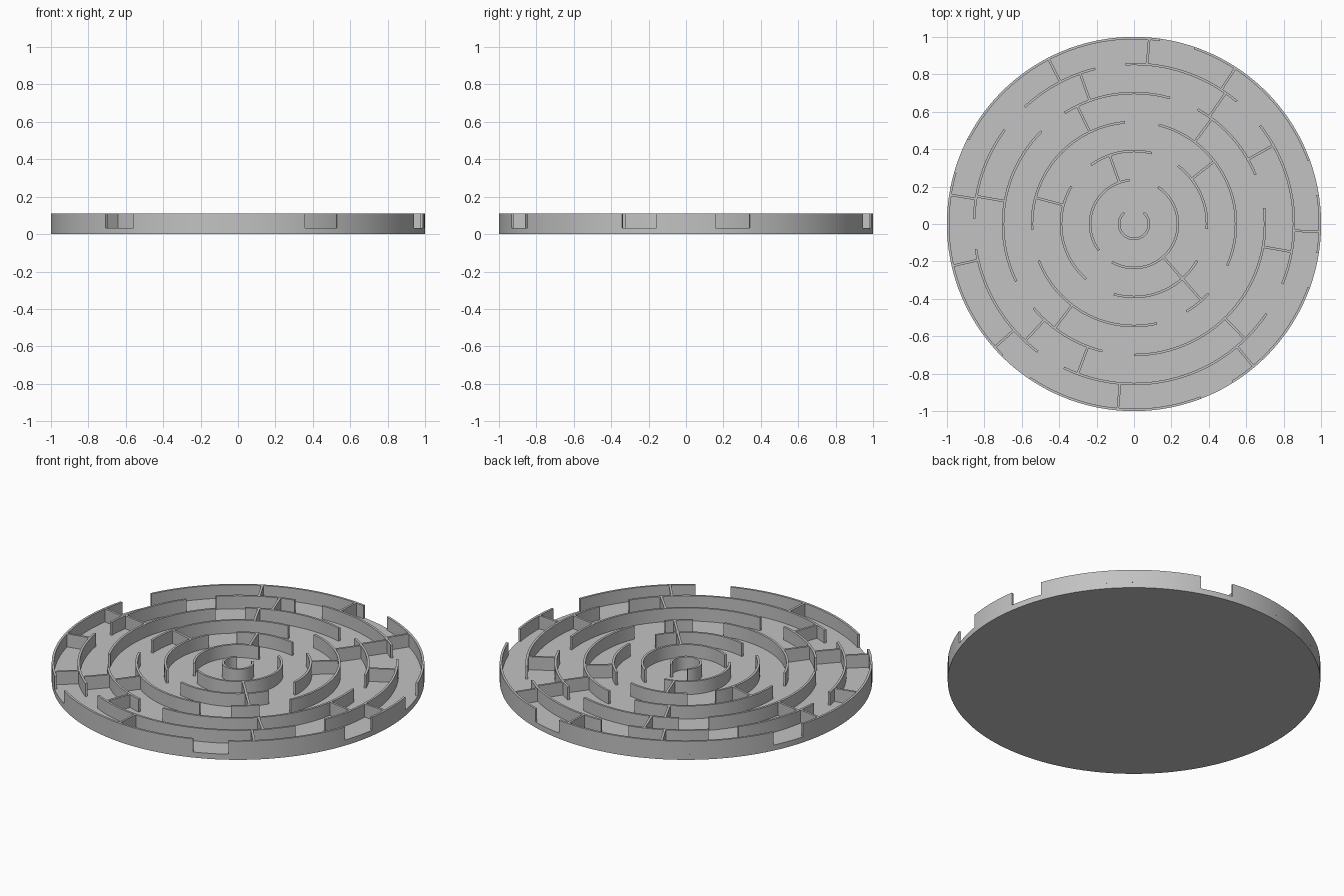
import bpy
import bmesh
from math import radians, cos, sin, ceil

cube = bpy.data.objects.get("Cube")
if cube:
    bpy.data.objects.remove(cube, do_unlink=True)

FLOOR, TOP, THICK = 0.033, 0.11, 0.013
RADII = [0.08, 0.235, 0.39, 0.545, 0.70, 0.855, 1 - THICK / 2]

grey = bpy.data.materials.new("light grey")
grey.use_nodes = True
colour = (0.54, 0.54, 0.54, 1)
grey.diffuse_color = colour
grey.node_tree.nodes["Principled BSDF"].inputs["Base Color"].default_value = colour


def finish(bm, name):
    """Turn a bmesh into a named, shaded object."""
    bmesh.ops.recalc_face_normals(bm, faces=bm.faces)
    mesh = bpy.data.meshes.new(name)
    bm.to_mesh(mesh)
    bm.free()
    mesh.materials.append(grey)
    obj = bpy.data.objects.new(name, mesh)
    bpy.context.collection.objects.link(obj)
    bpy.ops.object.select_all(action='DESELECT')
    obj.select_set(True)
    bpy.context.view_layer.objects.active = obj
    bpy.ops.object.shade_smooth_by_angle(angle=radians(30))


def sweep(bm, sections):
    """Join four-cornered cross-sections into a closed wall."""
    loops = [[bm.verts.new(p) for p in s] for s in sections]
    for a, b in zip(loops, loops[1:]):
        for i in range(4):
            j = (i + 1) % 4
            bm.faces.new((a[i], a[j], b[j], b[i]))
    bm.faces.new(loops[0])
    bm.faces.new(loops[-1])


def arc_wall(bm, radius, start, end):
    """Curved wall between two angles in degrees."""
    steps = ceil((end - start) / 2)
    r0, r1 = radius - THICK / 2, radius + THICK / 2
    sections = []
    for k in range(steps + 1):
        a = radians(start + (end - start) * k / steps)
        sections.append([(r * cos(a), r * sin(a), z) for r, z in
                         ((r0, FLOOR), (r1, FLOOR), (r1, TOP), (r0, TOP))])
    sweep(bm, sections)


def spoke_wall(bm, inner, outer, angle):
    """Straight wall joining two neighbouring rings."""
    a, h = radians(angle), THICK / 2
    sections = []
    for r in (inner + h - 0.001, outer - h + 0.001):
        sections.append([(r * cos(a) - s * sin(a), r * sin(a) + s * cos(a), z)
                         for s, z in ((-h, FLOOR), (h, FLOOR), (h, TOP), (-h, TOP))])
    sweep(bm, sections)


# Round floor plate
bm = bmesh.new()
bmesh.ops.create_cone(bm, cap_ends=True, segments=180, radius1=1, radius2=1, depth=FLOOR)
bmesh.ops.translate(bm, verts=bm.verts, vec=(0, 0, FLOOR / 2))
finish(bm, "floor_plate")

# Curved walls of each ring, from the centre outwards
RING_ARCS = [
    [(130, 410)],
    [(96, 217), (240, 417)],
    [(76, 126), (-4, 53), (254, 330), (149, 229)],
    [(95, 183), (-24, 76), (301, 317), (201, 283)],
    [(74, 122), (22, 61), (270, 367), (220, 256), (135, 206)],
    [(50, 93), (-22, 38), (244, 326), (189, 233), (144, 178), (104, 133)],
    [(-9, 9), (20, 71), (82, 153), (164, 225), (236, 291), (302, 340)],
]
for number, (radius, arcs) in enumerate(zip(RADII, RING_ARCS), 1):
    bm = bmesh.new()
    for start, end in arcs:
        arc_wall(bm, radius, start, end)
    finish(bm, f"ring_wall_{number}")

# Straight walls between each pair of rings
SPOKES = [
    [],
    [109.5, -48.5],
    [38, -48.5, 165],
    [53.5, 115.7, 232.7],
    [109.7, 55, 29.5, -10, -46, 249.4, 227, 170],
    [117.4, 85.3, 57, -2.4, -50, 265, 221.5, 193, 171],
]
for number, angles in enumerate(SPOKES):
    if angles:
        bm = bmesh.new()
        for angle in angles:
            spoke_wall(bm, RADII[number], RADII[number + 1], angle)
        finish(bm, f"spoke_walls_{number}")
